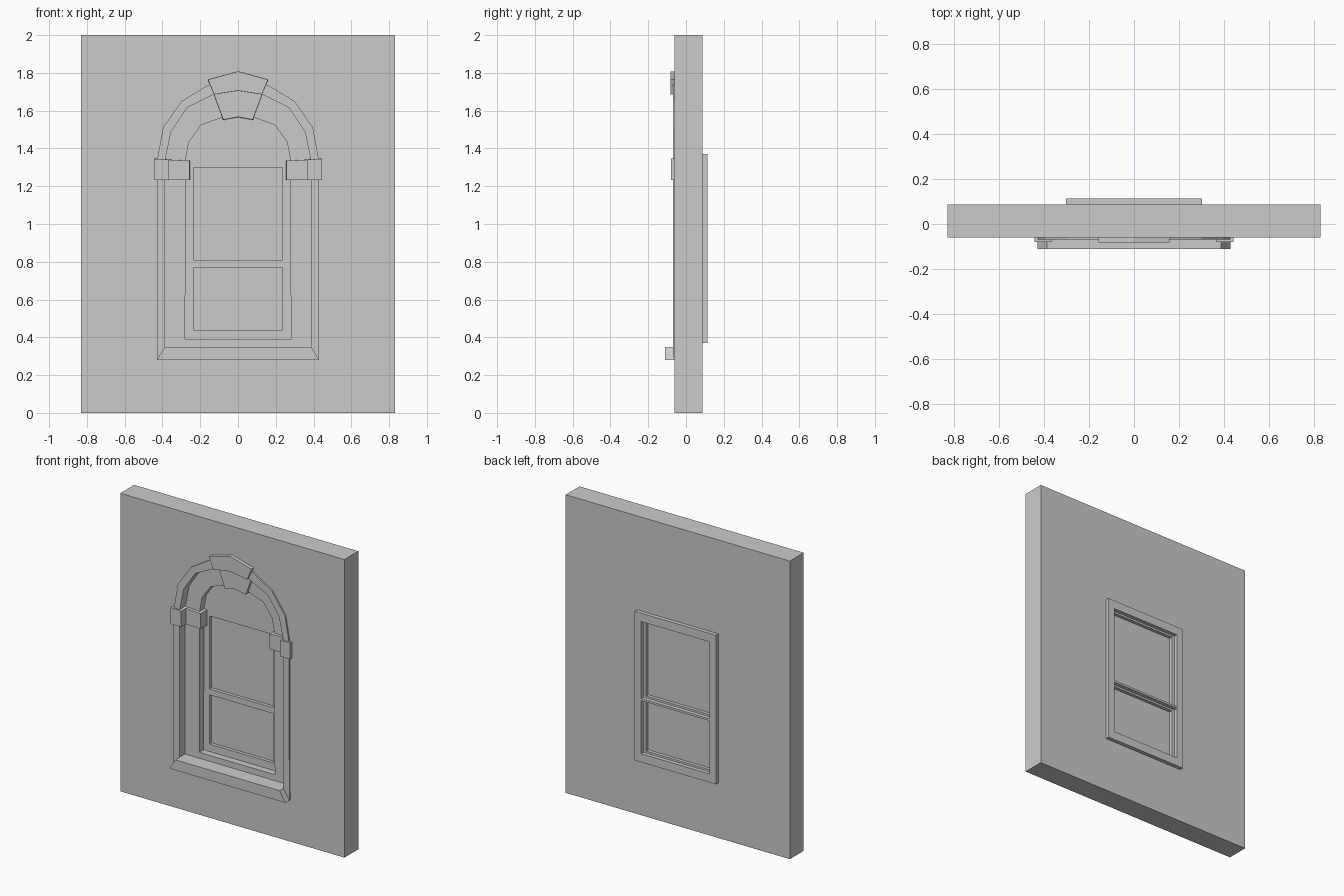
import bpy, bmesh

cube = bpy.data.objects.get("Cube")
if cube:
    bpy.data.objects.remove(cube, do_unlink=True)

stone = bpy.data.materials.new("plain_grey")
stone.use_nodes = True
GREY = (0.6, 0.6, 0.6, 1)
stone.diffuse_color = GREY
shader = next(n for n in stone.node_tree.nodes if n.type == "BSDF_PRINCIPLED")
shader.inputs["Base Color"].default_value = GREY


def prism(name, outline, front, back, taper=1.0):
    """Extrude an (x, z) outline along y, optionally shrinking its front face."""
    bm = bmesh.new()
    cx = sum(p[0] for p in outline) / len(outline)
    cz = sum(p[1] for p in outline) / len(outline)
    near = [bm.verts.new((cx + (x - cx) * taper, front, cz + (z - cz) * taper)) for x, z in outline]
    far = [bm.verts.new((x, back, z)) for x, z in outline]
    bm.faces.new(near)
    bm.faces.new(far[::-1])
    for i in range(len(near)):
        j = (i + 1) % len(near)
        bm.faces.new((near[j], near[i], far[i], far[j]))
    bmesh.ops.recalc_face_normals(bm, faces=bm.faces)
    mesh = bpy.data.meshes.new(name)
    bm.to_mesh(mesh)
    bm.free()
    mesh.materials.append(stone)
    ob = bpy.data.objects.new(name, mesh)
    bpy.context.collection.objects.link(ob)
    return ob


def rect(half, low, high):
    return [(-half, low), (half, low), (half, high), (-half, high)]


def mirrored(half):
    """Close a right-hand outline, listed bottom to top, with its mirror image."""
    return half + [(-x, z) for x, z in reversed(half) if x]


def cut(ob, cutters):
    bpy.context.view_layer.objects.active = ob
    for cutter in cutters:
        mod = ob.modifiers.new("opening", "BOOLEAN")
        mod.operation = "DIFFERENCE"
        mod.solver = "EXACT"
        mod.object = cutter
        bpy.ops.object.modifier_apply(modifier=mod.name)


# Depths from front to back
WALL_FRONT, WALL_BACK = -0.06, 0.087
REVEAL, SASH = -0.01, 0.035

# Nested arched outlines
outer_arch = mirrored([(0.43, 0.28), (0.428, 1.34), (0.397, 1.51), (0.30, 1.65), (0.16, 1.735), (0, 1.77)])
reveal_arch = mirrored([(0.387, 0.35), (0.385, 1.34), (0.354, 1.49), (0.27, 1.615), (0.13, 1.685), (0, 1.71)])
inner_arch = mirrored([(0.28, 0.39), (0.277, 1.34), (0.26, 1.434), (0.196, 1.524), (0.095, 1.56), (0, 1.575)])

# Cutters for the stepped recesses and the two panes, front and back
reveal_cut = prism("reveal_cutter", reveal_arch, -0.3, REVEAL)
sash_cut = prism("sash_cutter", inner_arch, -0.3, SASH)
pane_cuts, frame_cuts = [], []
for low, high in ((0.44, 0.77), (0.81, 1.30)):
    pane = rect(0.235, low, high)
    step = rect(0.255, low - 0.013, high + 0.013)
    pane_cuts += [prism("pane_front_cutter", pane, -0.3, 0.057),
                  prism("pane_back_cutter", pane, 0.065, 0.3)]
    frame_cuts.append(prism("frame_cutter", step, 0.0, 0.3))

# Wall with the recessed window
wall = prism("wall", rect(0.832, 0, 2), WALL_FRONT, WALL_BACK)
cut(wall, [reveal_cut, sash_cut] + pane_cuts)

# Raised trim around the opening
trim = prism("arched_trim", outer_arch, -0.07, WALL_FRONT)
cut(trim, [reveal_cut])

# Window frame on the back
frame = prism("back_frame", rect(0.302, 0.37, 1.37), WALL_BACK, 0.113)
cut(frame, frame_cuts)

for cutter in [reveal_cut, sash_cut] + pane_cuts + frame_cuts:
    bpy.data.objects.remove(cutter, do_unlink=True)

# Projecting sill with mitred ends
prism("sill", [(-0.43, 0.28), (0.43, 0.28), (0.387, 0.35), (-0.387, 0.35)], -0.112, WALL_FRONT)

# Stepped capitals where the arch springs
for side, s in (("left", 1), ("right", -1)):
    prism(side + "_capital_outer",
          [(s * x, z) for x, z in ((0.365, 1.232), (0.445, 1.232), (0.445, 1.348), (0.365, 1.342))],
          -0.08, REVEAL, 0.96)
    prism(side + "_capital_inner",
          [(s * x, z) for x, z in ((0.255, 1.232), (0.367, 1.232), (0.367, 1.342), (0.255, 1.336))],
          -0.03, SASH, 0.97)

# Keystone in two steps
prism("keystone_upper", mirrored([(0, 1.705), (0.13, 1.685), (0.163, 1.765), (0, 1.81)]), -0.083, REVEAL, 0.97)
prism("keystone_lower", mirrored([(0, 1.565), (0.08, 1.55), (0.132, 1.69), (0, 1.712)]), -0.03, SASH, 0.97)
